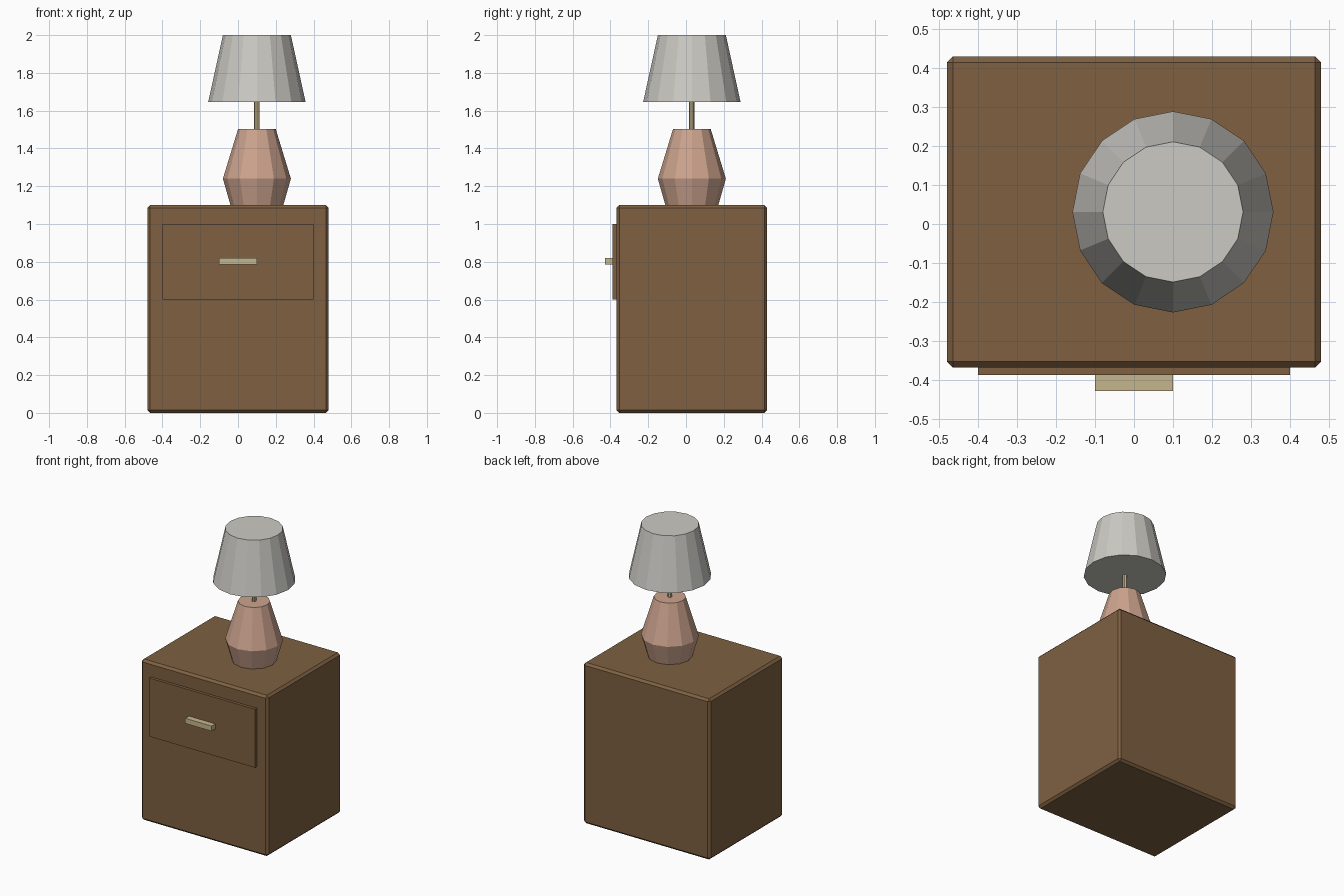
import bpy
import bmesh
from math import cos, sin, tau

cube = bpy.data.objects.get("Cube")
if cube:
    bpy.data.objects.remove(cube, do_unlink=True)

CENTRE_Y = 0.031
LAMP = (0.1, CENTRE_Y)


def material(name, rgb):
    mat = bpy.data.materials.new(name)
    mat.use_nodes = True
    mat.diffuse_color = (*rgb, 1)
    mat.node_tree.nodes["Principled BSDF"].inputs["Base Color"].default_value = (*rgb, 1)
    return mat


def finish(name, bm, mat):
    bmesh.ops.recalc_face_normals(bm, faces=bm.faces)
    mesh = bpy.data.meshes.new(name)
    bm.to_mesh(mesh)
    bm.free()
    mesh.materials.append(mat)
    obj = bpy.data.objects.new(name, mesh)
    bpy.context.collection.objects.link(obj)
    return obj


def box(name, low, high, mat, bevel=0):
    bm = bmesh.new()
    bmesh.ops.create_cube(bm, size=1)
    for v in bm.verts:
        v.co = [a + (b - a) * (c + 0.5) for a, b, c in zip(low, high, v.co)]
    obj = finish(name, bm, mat)
    if bevel:
        mod = obj.modifiers.new("edge_chamfer", "BEVEL")
        mod.width = bevel
        mod.segments = 1
    return obj


def turned(name, profile, sides, mat):
    """Closed faceted solid from (radius, height) pairs around the lamp axis."""
    bm = bmesh.new()
    rings = [[bm.verts.new((LAMP[0] + r * cos(tau * i / sides),
                            LAMP[1] + r * sin(tau * i / sides), z))
              for i in range(sides)] for r, z in profile]
    for a, b in zip(rings, rings[1:]):
        for i in range(sides):
            j = (i + 1) % sides
            bm.faces.new((a[i], a[j], b[j], b[i]))
    bm.faces.new(rings[0])
    bm.faces.new(rings[-1])
    return finish(name, bm, mat)


wood = material("brown wood", (0.21, 0.117, 0.053))
brass = material("pale brass", (0.56, 0.47, 0.27))
clay = material("pink clay", (0.61, 0.37, 0.27))
fabric = material("off white fabric", (0.6, 0.59, 0.55))

# Cabinet with drawer and handle
box("cabinet", (-0.48, -0.368, 0), (0.48, 0.43, 1.1), wood, 0.015)
box("drawer_front", (-0.4, -0.388, 0.6), (0.4, -0.366, 1.0), wood)
box("drawer_handle", (-0.1, -0.428, 0.785), (0.1, -0.386, 0.82), brass)

# Table lamp
turned("lamp_base", [(0.14, 1.1), (0.18, 1.24), (0.1, 1.502)], 12, clay)
turned("lamp_stem", [(0.014, 1.5), (0.014, 1.66)], 8, brass)
turned("lamp_shade", [(0.258, 1.645), (0.18, 2.0)], 16, fabric)
